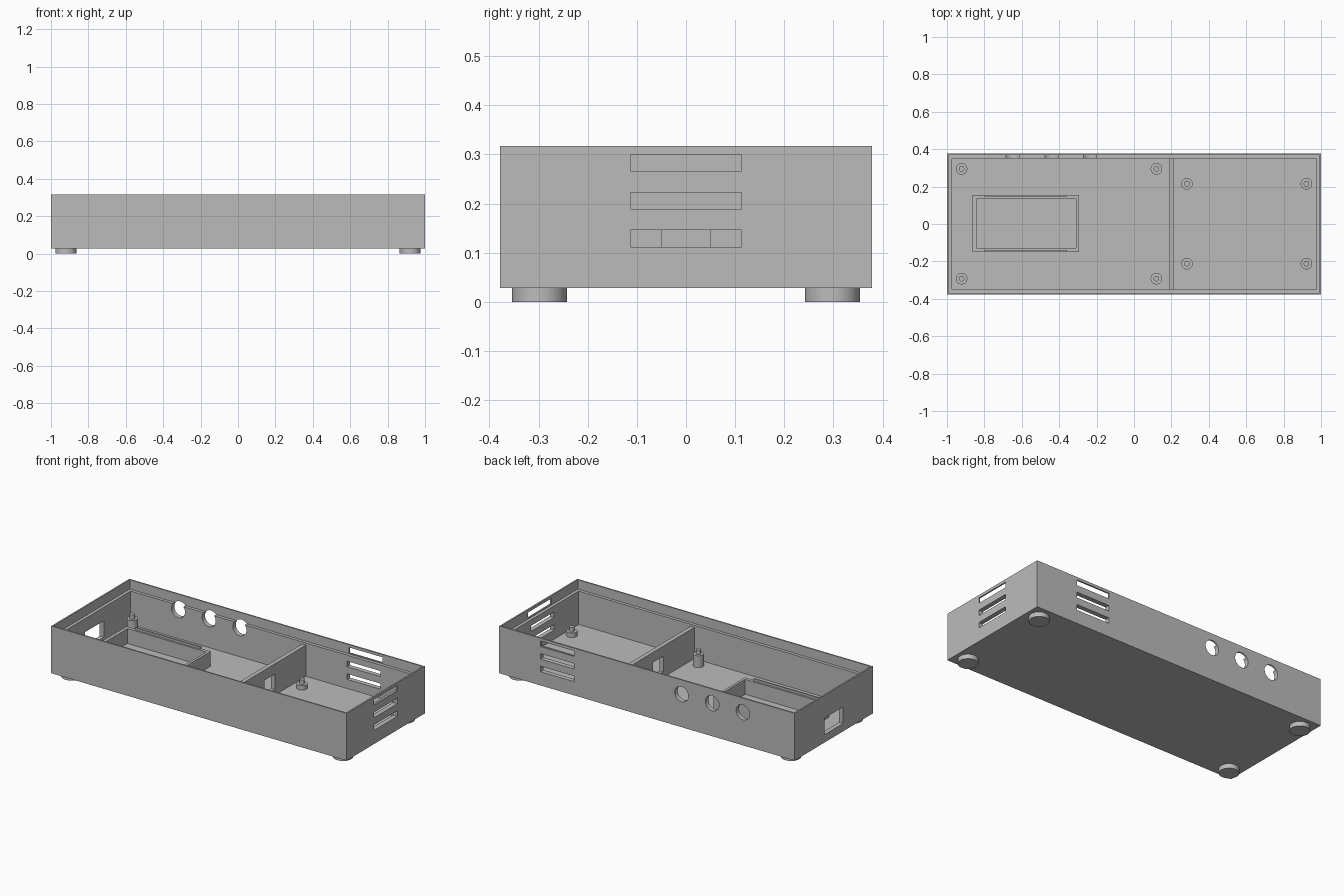
import bpy
from mathutils import Matrix

if "Cube" in bpy.data.objects:
    bpy.data.objects.remove(bpy.data.objects["Cube"], do_unlink=True)

grey = bpy.data.materials.new("plain_grey")
grey.use_nodes = True
colour = (0.5, 0.5, 0.5, 1)
grey.diffuse_color = colour
grey.node_tree.nodes["Principled BSDF"].inputs["Base Color"].default_value = colour

# Overall dimensions
HX, HY = 1.0, 0.378
BASE, TOP = 0.028, 0.317
WALL, RIM = 0.028, 0.009
FLOOR, LEDGE = BASE + WALL, 0.26


def block(name, x, y, z):
    """Box spanning the given (low, high) ranges."""
    spans = (x, y, z)
    bpy.ops.mesh.primitive_cube_add(size=1)
    ob = bpy.context.object
    ob.name = name
    centre = [(a + b) / 2 for a, b in spans]
    size = [b - a for a, b in spans]
    ob.data.transform(Matrix.Translation(centre) @ Matrix.Diagonal((*size, 1)))
    ob.data.materials.append(grey)
    return ob


def cylinder(name, x, y, z, radius, sides=48):
    """Upright cylinder spanning the z range."""
    bpy.ops.mesh.primitive_cylinder_add(vertices=sides, radius=radius, depth=z[1] - z[0])
    ob = bpy.context.object
    ob.name = name
    ob.data.transform(Matrix.Translation((x, y, (z[0] + z[1]) / 2)))
    ob.data.materials.append(grey)
    bpy.ops.object.shade_smooth_by_angle()
    return ob


def cut(ob, cutter):
    mod = ob.modifiers.new("cut", "BOOLEAN")
    mod.operation, mod.solver, mod.object = "DIFFERENCE", "EXACT", cutter
    bpy.context.view_layer.objects.active = ob
    bpy.ops.object.modifier_apply(modifier=mod.name)
    bpy.data.objects.remove(cutter, do_unlink=True)


# Open case with a stepped rim
case = block("case", (-HX, HX), (-HY, HY), (BASE, TOP))
cut(case, block("cavity", (WALL - HX, HX - WALL), (WALL - HY, HY - WALL), (FLOOR, 0.4)))
cut(case, block("rim_step", (RIM - HX, HX - RIM), (RIM - HY, HY - RIM), (LEDGE, 0.4)))

# Three vent slots in the right end and in the back wall
for z in (0.129, 0.206, 0.283):
    rows = (z - 0.017, z + 0.017)
    cut(case, block("end_vent", (0.9, 1.1), (-0.113, 0.113), rows))
    cut(case, block("back_vent", (0.494, 0.72), (0.3, 0.45), rows))

# Round connector holes in the back wall
for x in (-0.65, -0.442, -0.234):
    hole = cylinder("back_hole", 0, 0, (-0.1, 0.1), 0.046)
    hole.data.transform(Matrix.Translation((x, HY, 0.23)) @ Matrix.Rotation(1.570796, 4, "X"))
    cut(case, hole)

# Socket window in the left end
cut(case, block("socket_window", (-1.1, -0.9), (-0.091, 0.091), (0.076, 0.177)))
bpy.context.view_layer.objects.active = case
case.select_set(True)
bpy.ops.object.shade_smooth_by_angle()

# Divider wall with cable opening
divider = block("divider", (0.189, 0.215), (-0.352, 0.352), (FLOOR - 0.005, 0.247))
cut(divider, block("cable_opening", (0.1, 0.3), (-0.05, 0.05), (0.09, 0.185)))

# Holder frame with thin ribs along its long sides
holder = block("holder_frame", (-0.864, -0.294), (-0.15, 0.156), (FLOOR - 0.005, 0.147))
cut(holder, block("holder_pocket", (-0.843, -0.31), (-0.129, 0.135), (0, 0.3)))
for y in (-0.15, 0.146):
    block("holder_rib", (-0.8, -0.358), (y, y + 0.01), (0.14, 0.16))

# Board standoffs with locating pins
posts = [(x, y, 0.128) for x in (-0.922, 0.12) for y in (-0.292, 0.295)]
posts += [(x, y, 0.083) for x in (0.283, 0.922) for y in (-0.212, 0.215)]
for x, y, top in posts:
    cylinder("standoff", x, y, (FLOOR - 0.005, top), 0.031, 32)
    cylinder("standoff_pin", x, y, (top - 0.005, top + 0.027), 0.015, 24)

# Round feet
for x in (-0.92, 0.92):
    for y in (-0.298, 0.298):
        cylinder("foot", x, y, (0, BASE + 0.005), 0.056)
